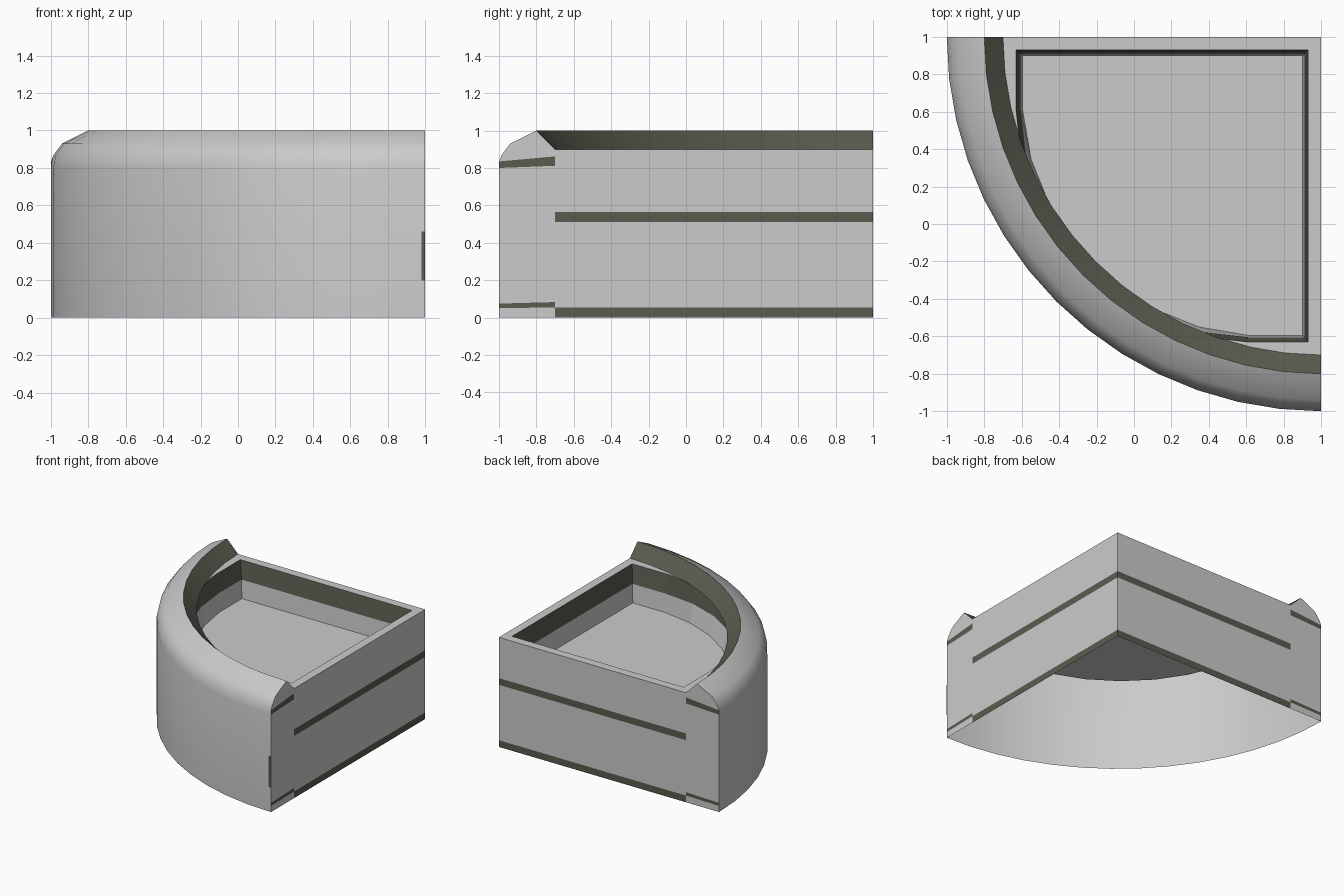
import bpy, bmesh, math
from mathutils import Vector

if "Cube" in bpy.data.objects:
    bpy.data.objects.remove(bpy.data.objects["Cube"])


def material(name, rgb):
    m = bpy.data.materials.new(name)
    m.diffuse_color = (*rgb, 1)
    m.use_nodes = True
    m.node_tree.nodes["Principled BSDF"].inputs["Base Color"].default_value = m.diffuse_color
    return m


MATS = [material("light_grey", (0.6, 0.6, 0.6)),
        material("dark_olive_grey", (0.105, 0.105, 0.08))]


def build(name, faces, smooth=False):
    """faces: list of (points, colour index, direction the face looks towards)"""
    bm = bmesh.new()
    for pts, mat, toward in faces:
        f = bm.faces.new([bm.verts.new(p) for p in pts])
        f.material_index = mat
        f.normal_update()
        if f.normal.dot(Vector(toward)) < 0:
            f.normal_flip()
    bmesh.ops.remove_doubles(bm, verts=bm.verts, dist=0.0005)
    me = bpy.data.meshes.new(name)
    bm.to_mesh(me)
    bm.free()
    for m in MATS:
        me.materials.append(m)
    ob = bpy.data.objects.new(name, me)
    bpy.context.collection.objects.link(ob)
    if smooth:
        bpy.context.view_layer.objects.active = ob
        ob.select_set(True)
        bpy.ops.object.shade_smooth_by_angle(angle=math.radians(40))
        ob.select_set(False)
    return ob


SEG = 14


def polar(r, z, i):
    a = math.pi / 2 * i / SEG
    return (1 - r * math.cos(a), 1 - r * math.sin(a), z)


def sweep(profile, mat, direction):
    """Sweep (radius, height) points round the quarter circle."""
    out = []
    for i in range(SEG):
        a = math.pi / 2 * (i + 0.5) / SEG
        for (r0, z0), (r1, z1) in zip(profile, profile[1:]):
            t = (-direction * math.cos(a), -direction * math.sin(a), 0.5)
            out.append(([polar(r0, z0, i), polar(r1, z1, i),
                         polar(r1, z1, i + 1), polar(r0, z0, i + 1)], mat, t))
    return out


# Curved outer wall with rounded shoulder, and dark inner slope of the lip
build("outer_wall", sweep([(2, 0), (2, 0.8), (1.985, 0.87), (1.94, 0.93), (1.8, 1)], 0, 1), True)
build("lip_slope", sweep([(1.8, 1), (1.7, 0.9)], 1, -1), True)

# Straight side walls with dark stripes, as (radius, height) polygons
panels = []
levels = [0, 0.055, 0.51, 0.565, 0.9]
for k in range(4):
    a, b = levels[k], levels[k + 1]
    panels.append(([(0, a), (1.7, a), (1.7, b), (0, b)], 1 - k % 2))
inner = [0, 0.055, 0.083, 0.812, 0.862]
outer = [0, 0.05, 0.075, 0.80, 0.835]
for k in range(4):
    panels.append(([(1.7, inner[k]), (2, outer[k]), (2, outer[k + 1]), (1.7, inner[k + 1])], k % 2))
panels.append(([(1.7, 0.862), (2, 0.835), (1.985, 0.87), (1.94, 0.93), (1.8, 1), (1.7, 0.9)], 0))
build("right_side_wall", [([(1, 1 - r, z) for r, z in p], m, (1, 0, 0)) for p, m in panels])
build("back_side_wall", [([(1 - r, 1, z) for r, z in p], m, (0, 1, 0)) for p, m in panels])


# Recessed tray: outlines with a square back corner and a rounded front corner
ARC = 7


def outline(hi, lo, z, squeeze=0):
    pts = [(hi, hi, z), (-lo, hi, z)]
    for i in range(ARC + 1):
        a = math.pi / 2 * i / ARC
        r = (0.61 + lo) * (1 - squeeze * math.sin(2 * a))
        pts.append((0.61 - r * math.cos(a), 0.61 - r * math.sin(a), z))
    return pts + [(hi, -lo, z)]


def bridge(a, b, mat, toward=None):
    out = []
    n = len(a)
    for i in range(n):
        j = (i + 1) % n
        mid = (Vector(a[i]) + Vector(a[j])) / 2
        t = toward or (0.3 - mid.x, 0.3 - mid.y, 0)
        out.append(([a[i], a[j], b[j], b[i]], mat, t))
    return out


rim = outline(0.93, 0.63, 0.9)
middle = outline(0.91, 0.605, 0.75)
floor = outline(0.90, 0.595, 0.6, 0.03)
build("tray", bridge(rim, middle, 1) + bridge(middle, floor, 0) + [(floor, 0, (0, 0, 1))])

# Flat rim round the tray, tucked under the lip
edge = [(1, 1, 0.9), (-0.82, 1, 0.9)]
for i in range(ARC + 1):
    edge.append(polar(1.82, 0.9, SEG * (i + 0.5) / (ARC + 1)))
edge.append((1, -0.82, 0.9))
build("top_rim", bridge(rim, edge, 0, (0, 0, 1)))

# Small dark mark at the front end of the curved wall
build("front_mark", [([(x, -1.003 + (1 - x) * 0.056, z) for x, z in
                       [(0.98, 0.2), (1, 0.2), (1, 0.46), (0.98, 0.46)]], 1, (0, -1, 0))])
